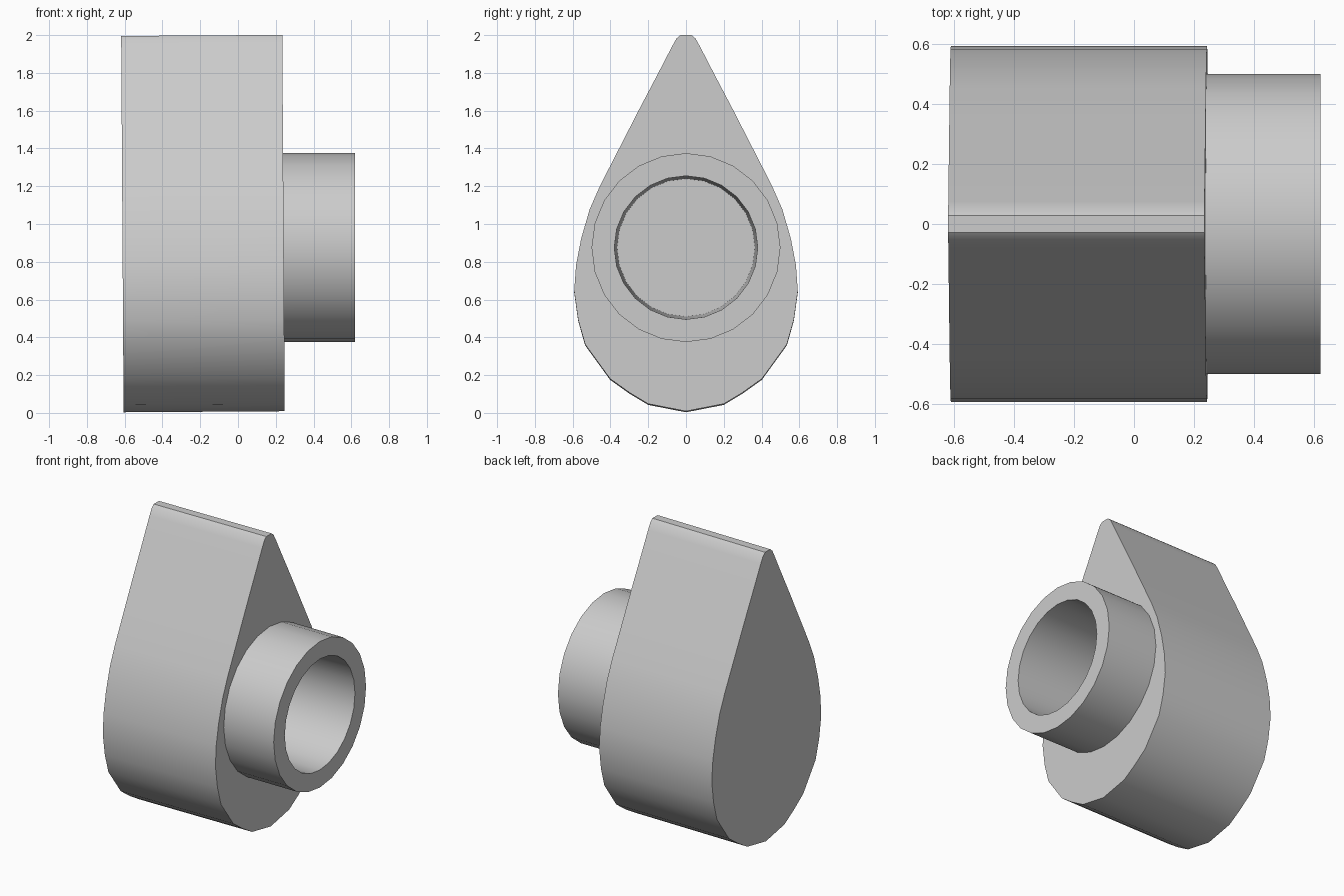
import bpy
import bmesh
from math import cos, sin, pi, radians

cube = bpy.data.objects.get("Cube")
if cube:
    bpy.data.objects.remove(cube, do_unlink=True)

grey = bpy.data.materials.new("plain grey")
grey.use_nodes = True
grey.diffuse_color = (0.6, 0.6, 0.6, 1)
grey.node_tree.nodes["Principled BSDF"].inputs["Base Color"].default_value = (0.6, 0.6, 0.6, 1)


def loft(name, loops):
    """Solid between two loops of equal length, capped at both ends."""
    bm = bmesh.new()
    a, b = [[bm.verts.new(p) for p in loop] for loop in loops]
    n = len(a)
    for i in range(n):
        j = (i + 1) % n
        bm.faces.new((a[i], a[j], b[j], b[i]))
    bm.faces.new(a[::-1])
    bm.faces.new(b)
    bmesh.ops.recalc_face_normals(bm, faces=bm.faces)
    mesh = bpy.data.meshes.new(name)
    bm.to_mesh(mesh)
    bm.free()
    mesh.materials.append(grey)
    obj = bpy.data.objects.new(name, mesh)
    bpy.context.collection.objects.link(obj)
    return obj


def circle(x, radius, sides=24):
    """Ring around the socket axis."""
    return [(x, radius * cos(2 * pi * i / sides), 0.875 + radius * sin(2 * pi * i / sides))
            for i in range(sides)]


# Teardrop body, leaning very slightly to its right
half = [(0.2, 0.045), (0.3, 0.105), (0.402, 0.178), (0.534, 0.36), (0.571, 0.49),
        (0.592, 0.64), (0.582, 0.78), (0.555, 0.92), (0.51, 1.075), (0.455, 1.2),
        (0.355, 1.395), (0.25, 1.6), (0.15, 1.79), (0.075, 1.935), (0.05, 1.98),
        (0.028, 1.998)]
outline = [(0, 0.006)] + half + [(-y, z) for y, z in reversed(half)]
LEAN = 0.0065


def body_loop(x):
    return [(x - LEAN * (z - 1), y, z + LEAN * (x + 0.2)) for y, z in outline]


body = loft("teardrop_body", [body_loop(-0.612), body_loop(0.241)])

# Round collar and its tapered bore
collar = loft("collar", [circle(0.1, 0.5), circle(0.62, 0.5)])
bore = loft("bore_cutter", [circle(-0.25, 0.365), circle(0.63, 0.38)])
bore.hide_render = True

bpy.ops.object.select_all(action="DESELECT")
bpy.context.view_layer.objects.active = body
body.select_set(True)
for tool, operation in ((collar, "UNION"), (bore, "DIFFERENCE")):
    mod = body.modifiers.new(operation.title(), "BOOLEAN")
    mod.object = tool
    mod.operation = operation
    mod.solver = "EXACT"
    bpy.ops.object.modifier_apply(modifier=mod.name)
    bpy.data.objects.remove(tool, do_unlink=True)

# Curved walls smooth, rims sharp
bpy.ops.object.shade_smooth_by_angle(angle=radians(35))
